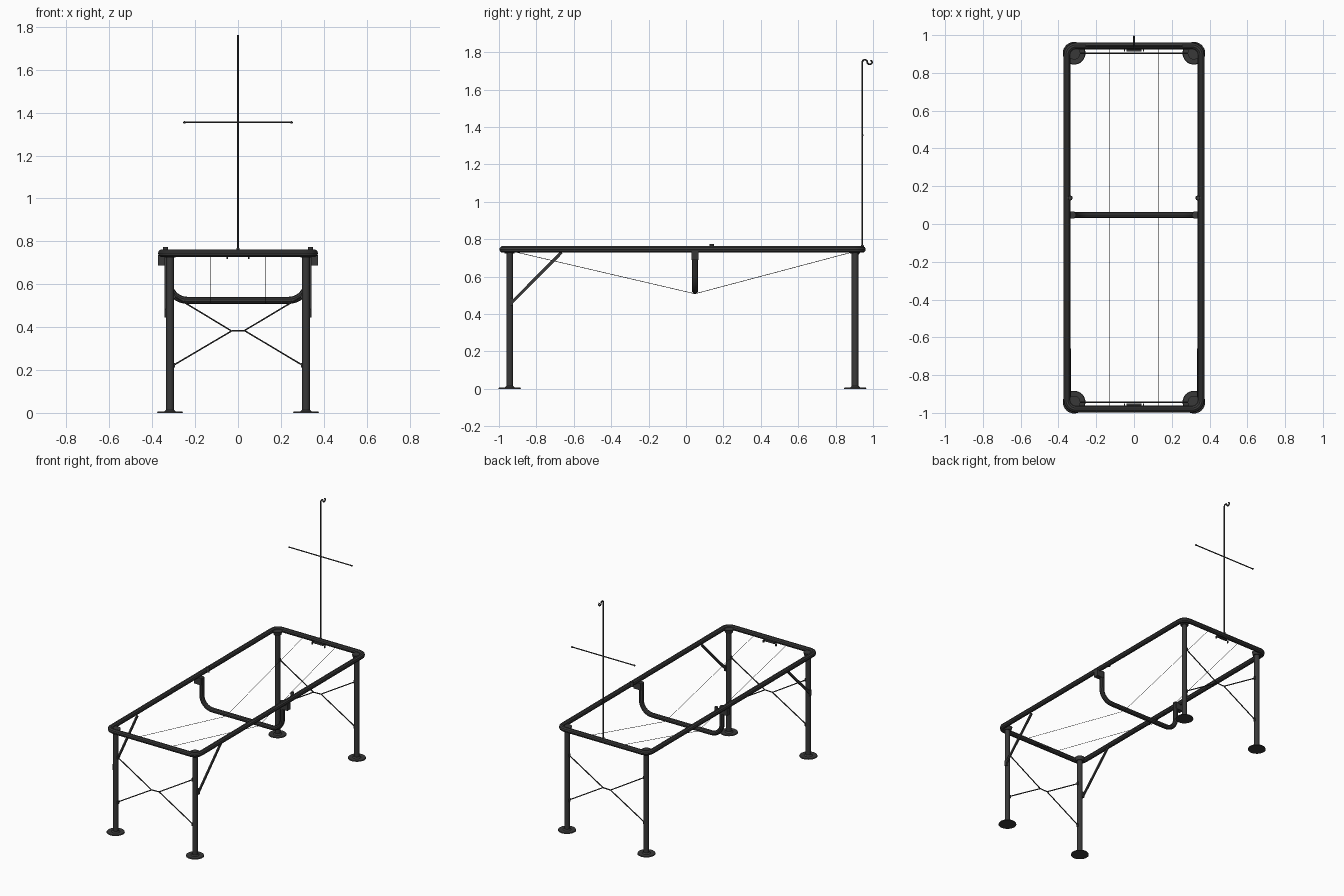
import bpy, math
from mathutils import Vector

if "Cube" in bpy.data.objects:
    bpy.data.objects.remove(bpy.data.objects["Cube"])

dark = bpy.data.materials.new("dark_steel")
dark.diffuse_color = (0.04, 0.04, 0.04, 1)
dark.use_nodes = True
dark.node_tree.nodes["Principled BSDF"].inputs["Base Color"].default_value = dark.diffuse_color


def fillet(pts, r, closed=False, n=8):
    """Round the corners of a polyline with arcs of radius r."""
    pts = [Vector(p) for p in pts]
    out = []
    for i, p in enumerate(pts):
        if not closed and i in (0, len(pts) - 1):
            out.append(p)
            continue
        a = (pts[i - 1] - p).normalized()
        b = (pts[(i + 1) % len(pts)] - p).normalized()
        half = a.angle(b) / 2
        c = p + (a + b).normalized() * r / math.sin(half)
        s, e = p + a * r / math.tan(half) - c, p + b * r / math.tan(half) - c
        for k in range(n + 1):
            out.append(c + s.slerp(e, k / n) * r)
    return out


def tube(name, pts, r, closed=False, res=3):
    """Sweep a round section along a path and turn it into a mesh."""
    cu = bpy.data.curves.new(name, 'CURVE')
    cu.dimensions = '3D'
    sp = cu.splines.new('POLY')
    sp.points.add(len(pts) - 1)
    for q, p in zip(sp.points, pts):
        q.co = (*p, 1)
    sp.use_cyclic_u = closed
    cu.bevel_depth, cu.bevel_resolution, cu.use_fill_caps = r, res, True
    tmp = bpy.data.objects.new(name + "_path", cu)
    bpy.context.collection.objects.link(tmp)
    bpy.context.view_layer.update()
    deps = bpy.context.evaluated_depsgraph_get()
    me = bpy.data.meshes.new_from_object(tmp.evaluated_get(deps))
    bpy.data.objects.remove(tmp)
    ob = bpy.data.objects.new(name, me)
    bpy.context.collection.objects.link(ob)
    finish(ob)


def finish(ob, smooth=True):
    ob.data.materials.clear()
    ob.data.materials.append(dark)
    if smooth:
        bpy.ops.object.select_all(action='DESELECT')
        ob.select_set(True)
        bpy.context.view_layer.objects.active = ob
        bpy.ops.object.shade_smooth_by_angle()


def cone(name, x, y, z0, z1, r0, r1=None, n=24):
    bpy.ops.mesh.primitive_cone_add(vertices=n, radius1=r0, radius2=r0 if r1 is None else r1,
                                    depth=z1 - z0, location=(x, y, (z0 + z1) / 2))
    ob = bpy.context.object
    ob.name = name
    finish(ob)


def box(name, c, size, rot=(0, 0, 0)):
    bpy.ops.mesh.primitive_cube_add(size=1, location=c, rotation=rot)
    ob = bpy.context.object
    ob.name, ob.scale = name, size
    finish(ob, False)


RX, RZ, R = 0.355, 0.745, 0.018       # rail half width, height, tube radius
YF, YB = -0.98, 0.943                 # end rails
LX = 0.317
LEG_Y = {"front": -0.943, "back": 0.904}

# top frame
tube("top_frame", fillet([(-RX, YF, RZ), (RX, YF, RZ), (RX, YB, RZ), (-RX, YB, RZ)], 0.048, True), R, True)

# legs, feet, corner fittings and end cross braces
for end, y in LEG_Y.items():
    inward = 1 if end == "front" else -1
    for s, side in ((-1, "left"), (1, "right")):
        tag = f"{end}_{side}"
        x = s * LX
        cone(f"{tag}_leg", x, y, 0.006, 0.745, R)
        cone(f"{tag}_foot_disc", x, y, 0, 0.006, 0.06, 0.057, 32)
        cone(f"{tag}_foot_collar", x, y, 0.006, 0.014, 0.028, 0.02)
        cone(f"{tag}_corner_fitting", x, y, 0.724, 0.75, 0.026, 0.033)
        for z in (0.222, 0.545):
            box(f"{tag}_brace_lug", (s * 0.299, y, z), (0.012, 0.014, 0.022))
    for s in (-1, 1):
        tube(f"{end}_cross_brace", [(-0.303, y, 0.384 - s * 0.163), (-0.03, y, 0.382),
                                    (0.03, y, 0.384), (0.303, y, 0.384 + s * 0.163)], 0.004, res=1)
    # latch under the end rail
    ly = (YF if end == "front" else YB) + inward * 0.024
    box(f"{end}_latch_plate", (0, ly, 0.737), (0.08, 0.012, 0.014))
    for x in (-0.05, 0.05):
        box(f"{end}_latch_tab", (x, ly, 0.726), (0.007, 0.01, 0.018))

# sagging centre bar
CY, CZ = 0.048, 0.525
tube("centre_bar", fillet([(-0.322, CY, 0.74), (-0.322, CY, CZ), (0.322, CY, CZ), (0.322, CY, 0.74)], 0.085),
     0.0165)

# clamps, knobs and diagonal side braces
a, b = Vector((0, -0.93, 0.463)), Vector((0, -0.665, 0.73))
mid = (a + b) / 2
for s, side in ((-1, "left"), (1, "right")):
    box(f"{side}_bar_clamp", (s * 0.345, CY, 0.712), (0.058, 0.036, 0.048))
    cone(f"{side}_rail_knob", s * 0.338, 0.138, 0.74, 0.774, 0.013, 0.011, 16)
    box(f"{side}_side_brace", (s * 0.338, mid.y, mid.z), (0.01, (b - a).length, 0.016),
        (math.atan2(b.z - a.z, b.y - a.y), 0, 0))
    box(f"{side}_side_brace_lug", (s * 0.334, -0.934, 0.465), (0.016, 0.02, 0.04))
    # thin support wires
    tube(f"{side}_wire", [(s * 0.13, YF + 0.01, 0.745), (s * 0.13, CY, 0.508), (s * 0.13, YB, 0.745)],
         0.0015, res=0)

# pole with hook and crossbar
hook = [(0, YB, RZ), (0, YB, 1.74)]
hook += [(0, 0.956 - 0.013 * math.cos(t), 1.748 + 0.011 * math.sin(t)) for t in [k * math.pi / 8 for k in range(9)]]
hook += [(0, 0.982 - 0.013 * math.cos(t), 1.746 - 0.011 * math.sin(t)) for t in [k * math.pi / 8 for k in range(10)]]
hook += [(0, 0.988, 1.757)]
tube("pole", hook, 0.0045, res=2)
cone("pole_socket", 0, YB, 0.745, 0.77, 0.009, 0.007, 16)
tube("crossbar", [(-0.25, YB, 1.355), (0.25, YB, 1.355)], 0.004, res=2)
for x in (-0.25, 0.25):
    bpy.ops.mesh.primitive_uv_sphere_add(segments=12, ring_count=8, radius=0.006, location=(x, YB, 1.355))
    bpy.context.object.name = "crossbar_end_ball"
    finish(bpy.context.object)
